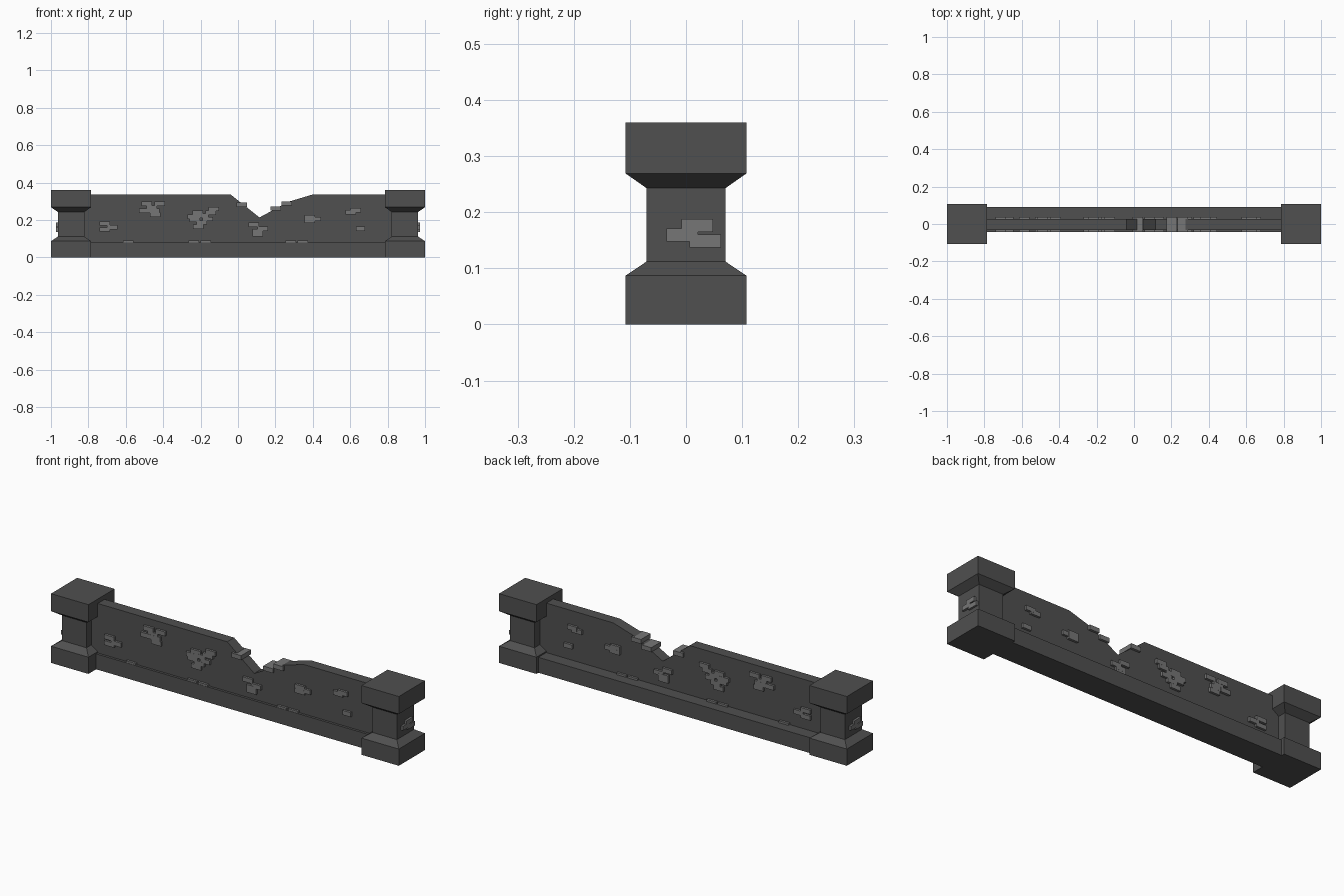
import bpy, bmesh

if "Cube" in bpy.data.objects:
    bpy.data.objects.remove(bpy.data.objects["Cube"])


def material(name, value):
    m = bpy.data.materials.new(name)
    m.diffuse_color = (value, value, value, 1)
    m.use_nodes = True
    m.node_tree.nodes["Principled BSDF"].inputs["Base Color"].default_value = m.diffuse_color
    return m


STONE = material("dark stone", 0.08)
BRICK = material("light brick", 0.18)


def finish(name, bm, mat):
    bmesh.ops.recalc_face_normals(bm, faces=bm.faces)
    me = bpy.data.meshes.new(name)
    bm.to_mesh(me)
    bm.free()
    me.materials.append(mat)
    ob = bpy.data.objects.new(name, me)
    bpy.context.collection.objects.link(ob)
    return ob


def add_box(bm, x0, x1, y0, y1, z0, z1):
    vs = bmesh.ops.create_cube(bm, size=1)["verts"]
    for v in vs:
        v.co = (x1 if v.co.x > 0 else x0, y1 if v.co.y > 0 else y0, z1 if v.co.z > 0 else z0)


# Square end posts: (half width, height) profile with flared base and cap
PROFILE = [(0.1075, 0), (0.1075, 0.087), (0.0705, 0.112),
           (0.0705, 0.243), (0.1075, 0.269), (0.1075, 0.36)]
for side, cx in (("left", -0.8925), ("right", 0.8925)):
    bm = bmesh.new()
    rings = [[bm.verts.new((cx + sx * h, sy * h, z))
              for sx, sy in ((-1, -1), (1, -1), (1, 1), (-1, 1))] for h, z in PROFILE]
    for a, b in zip(rings, rings[1:]):
        for i in range(4):
            bm.faces.new((a[i], a[(i + 1) % 4], b[(i + 1) % 4], b[i]))
    bm.faces.new(rings[0][::-1])
    bm.faces.new(rings[-1])
    finish(side + "_post", bm, STONE)

# Wall panel with a broken notch in its top edge
TOP = [(0.85, 0.337), (0.40, 0.337), (0.27, 0.298), (0.115, 0.214), (-0.04, 0.337), (-0.85, 0.337)]
outline = [(-0.85, 0.04), (0.85, 0.04)] + TOP
bm = bmesh.new()
face = bm.faces.new([bm.verts.new((x, -0.031, z)) for x, z in outline])
ext = bmesh.ops.extrude_face_region(bm, geom=[face])["geom"]
bmesh.ops.translate(bm, vec=(0, 0.057, 0), verts=[g for g in ext if isinstance(g, bmesh.types.BMVert)])
finish("broken_wall", bm, STONE)

# Ledge at the foot, deeper at the back
bm = bmesh.new()
add_box(bm, -0.84, 0.84, -0.044, 0.091, 0, 0.08)
finish("foot_ledge", bm, STONE)

# Exposed bricks running through the wall: (left x, bottom z)
L, H = 0.056, 0.023
WALL_BRICKS = [
    (-0.74, 0.170), (-0.70, 0.150), (-0.74, 0.138),
    (-0.515, 0.276), (-0.446, 0.276), (-0.49, 0.254), (-0.53, 0.239), (-0.475, 0.239), (-0.47, 0.217),
    (-0.157, 0.248), (-0.173, 0.228), (-0.243, 0.228), (-0.27, 0.207), (-0.215, 0.212),
    (-0.19, 0.194), (-0.26, 0.190), (-0.222, 0.175), (-0.24, 0.153),
    (-0.008, 0.270), (0.056, 0.163), (0.104, 0.142), (0.078, 0.129), (0.078, 0.112),
    (0.174, 0.250), (0.233, 0.277),
    (0.356, 0.205), (0.388, 0.194), (0.356, 0.184), (0.602, 0.241), (0.575, 0.231), (0.63, 0.142),
    (-0.615, 0.067), (-0.264, 0.067), (-0.2, 0.067), (0.254, 0.067), (0.318, 0.067)]
bm = bmesh.new()
for i, (x, z) in enumerate(WALL_BRICKS):
    w = L if x != 0.63 else 0.048
    e = 0.0004 * (i % 3)
    add_box(bm, x, x + w, -0.043 + e, 0.038 - e, z, z + H)
finish("wall_bricks", bm, BRICK)

# Bricks on the outer post faces, turned half round for the other end
for side, s in (("left", -1), ("right", 1)):
    bm = bmesh.new()
    for i, (y, z) in enumerate([(-0.008, 0.165), (-0.035, 0.148), (0.006, 0.137)]):
        add_box(bm, *sorted((s * 0.93, s * (0.974 - 0.0004 * i))), *sorted((s * y, s * (y + L))), z, z + H)
    finish(side + "_post_bricks", bm, BRICK)
